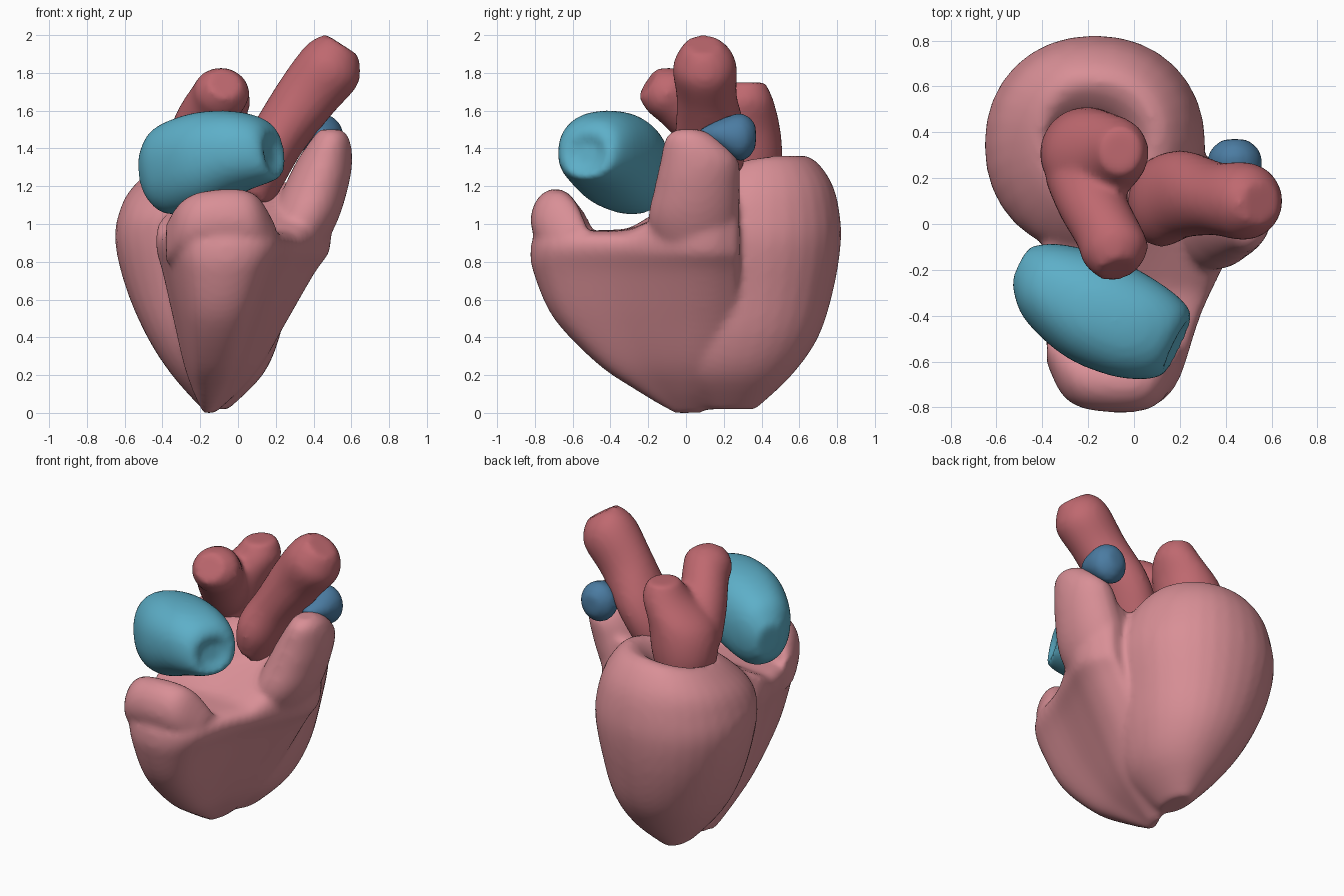
import bpy, bmesh, math
from mathutils import Vector

cube = bpy.data.objects.get("Cube")
if cube:
    bpy.data.objects.remove(cube)


def material(name, rgb):
    m = bpy.data.materials.new(name)
    m.use_nodes = True
    m.diffuse_color = (*rgb, 1)
    m.node_tree.nodes["Principled BSDF"].inputs["Base Color"].default_value = (*rgb, 1)
    return m


pink = material("muscle pink", (0.69, 0.275, 0.305))
red = material("vessel red", (0.52, 0.14, 0.16))
teal = material("chamber teal", (0.11, 0.43, 0.58))
blue = material("valve blue", (0.07, 0.20, 0.36))


def spline(points, steps=5, closed=False):
    """Smooth interpolation through points of any dimension."""
    pts = [Vector(p) for p in points]
    n = len(pts)
    out = []
    for i in range(n if closed else n - 1):
        if closed:
            a, b, c, d = (pts[(i + k) % n] for k in (-1, 0, 1, 2))
        else:
            a, b, c, d = (pts[min(max(i + k, 0), n - 1)] for k in (-1, 0, 1, 2))
        for s in range(steps):
            t = s / steps
            out.append(0.5 * (2 * b + (c - a) * t + (2 * a - 5 * b + 4 * c - d) * t * t
                              + (3 * b - a - 3 * c + d) * t ** 3))
    return out if closed else out + [pts[-1]]


def skin(bm, rings):
    """Join rings of points into a closed tube."""
    loops = [[bm.verts.new(p) for p in ring] for ring in rings]
    for lo, hi in zip(loops, loops[1:]):
        for i in range(len(lo)):
            j = (i + 1) % len(lo)
            bm.faces.new((lo[i], lo[j], hi[j], hi[i]))
    bm.faces.new(loops[0][::-1])
    bm.faces.new(loops[-1])


def loft(bm, stations, axis=(0, 0, 1), hint=(0, 1, 0), sides=32, power=1.0):
    """Oval rings across one axis; a station is x, y, z, and two radii."""
    axis = Vector(axis).normalized()
    u = Vector(hint).cross(axis).normalized()
    v = axis.cross(u)
    centres = spline([s[:3] for s in stations])
    radii = spline([(s[3], s[4], 0) for s in stations])

    def soft(value):
        return math.copysign(abs(value) ** power, value)

    angles = [math.tau * k / sides for k in range(sides)]
    skin(bm, [[c + u * r.x * soft(math.cos(a)) + v * r.y * soft(math.sin(a)) for a in angles]
              for c, r in zip(centres, radii)])


def finish(name, bm, mat, smooth=8):
    """Fuse overlapping pieces into one soft surface."""
    bmesh.ops.recalc_face_normals(bm, faces=bm.faces)
    mesh = bpy.data.meshes.new(name)
    bm.to_mesh(mesh)
    bm.free()
    mesh.materials.append(mat)
    obj = bpy.data.objects.new(name, mesh)
    bpy.context.collection.objects.link(obj)
    fuse = obj.modifiers.new("fuse", 'REMESH')
    fuse.mode = 'VOXEL'
    fuse.voxel_size = 0.02
    fuse.use_smooth_shade = True
    soften = obj.modifiers.new("soften", 'SMOOTH')
    soften.factor = 0.5
    soften.iterations = smooth


# Back ventricle: a pointed cup with a rolled rim and a hollow top
bm = bmesh.new()
loft(bm, [(-.12, .24, .02, .07, .13), (-.11, .25, .2, .24, .31), (-.13, .29, .4, .35, .41),
          (-.16, .33, .65, .43, .45), (-.17, .345, .9, .48, .475), (-.17, .345, 1.08, .46, .465),
          (-.17, .36, 1.22, .41, .41), (-.16, .37, 1.33, .32, .32), (-.16, .38, 1.36, .24, .23),
          (-.18, .33, 1.3, .19, .18), (-.18, .31, 1.2, .13, .13)], power=.94)
for v in bm.verts:                      # rim drops towards the front left corner
    if v.co.z > 1:
        v.co.z -= (v.co.z - 1) * 0.5 * min(1, max(0, .5 - v.co.y - .6 * v.co.x))

# Front ventricle: a crescent outline shrinking to the lower tip
outline = spline([(-.43, -.14), (-.42, -.36), (-.36, -.6), (-.24, -.78), (0, -.82), (.19, -.72),
                  (.31, -.4), (.43, -.15), (.52, .05), (.49, .21), (.35, .28), (-.2, .05)], 4, True)
tip = -.17
levels = spline([(.07, .08, 0), (.26, .32, .12), (.43, .57, .26), (.63, .85, .5), (.83, .98, .74),
                 (.95, 1, .86), (.94, .97, .93), (.82, .82, .96), (.5, .45, .97), (.2, .2, .99)])


def raised(y, z):
    """The hollow top climbs towards the back."""
    return z + max(0, y + .3) * .5 * min(1, max(0, (z - .85) * 10))


rings = []
for s in levels:
    ring = []
    for p in outline:
        y = p.y * (s.y if p.y < 0 or s.z > .8 else s.y ** .4)
        ring.append((tip + (p.x - tip) * s.x, y, raised(y, s.z)))
    rings.append(ring)
skin(bm, rings)
# front rim, running across the front wall
loft(bm, [(-.38, -.54, .9, .1, .07), (-.31, -.63, .97, .14, .12), (-.2, -.68, 1.01, .16, .13),
          (0, -.69, 1.02, .165, .13), (.11, -.66, .99, .15, .12), (.2, -.58, .9, .09, .08)],
     axis=(1, 0, 0), hint=(0, 1, 0))
# outflow pillar on the side
loft(bm, [(.08, .07, .45, .1, .14), (.22, .06, .75, .16, .19), (.34, .04, 1.0, .18, .24),
          (.415, .06, 1.2, .17, .225), (.46, .07, 1.34, .145, .205), (.49, .03, 1.45, .1, .14),
          (.49, .01, 1.5, .06, .07)])
finish("ventricles", bm, pink, 7)

# Teal chamber above the front rim, with a slightly dented end
bm = bmesh.new()
loft(bm, [(-.49, -.18, 1.26, .09, .12), (-.4, -.25, 1.28, .18, .23), (-.2, -.36, 1.335, .24, .255),
          (0, -.455, 1.385, .23, .215), (.14, -.51, 1.39, .185, .17), (.19, -.53, 1.37, .13, .12),
          (.165, -.52, 1.37, .07, .06)], axis=(.62, -.3, .1), hint=(0, 0, 1), power=.88)
finish("front_chamber", bm, teal)

# Forked vessel rising from the back ventricle
bm = bmesh.new()
loft(bm, [(-.22, .32, 1.12, .15, .16), (-.21, .31, 1.32, .2, .2), (-.175, .29, 1.5, .2, .21),
          (-.08, .31, 1.65, .145, .155), (-.06, .32, 1.75, .09, .1)])
loft(bm, [(-.23, .22, 1.4, .16, .17), (-.18, .08, 1.54, .15, .16), (-.11, -.05, 1.66, .145, .15),
          (-.08, -.13, 1.71, .145, .135), (-.07, -.2, 1.745, .09, .09)],
     axis=(.1, -.4, .25), hint=(0, 0, 1))
finish("forked_vessel", bm, red, 6)

# Leaning vessel beside the pillar
bm = bmesh.new()
loft(bm, [(.07, .09, 1.15, .12, .15), (.12, .1, 1.3, .15, .2), (.22, .13, 1.47, .15, .19),
          (.36, .11, 1.67, .165, .16), (.48, .1, 1.82, .175, .17), (.525, .1, 1.9, .145, .14),
          (.55, .09, 1.95, .1, .09)], axis=(.45, 0, .7))
finish("leaning_vessel", bm, red, 6)

# Blue flap behind the pillar top
bm = bmesh.new()
loft(bm, [(.45, .07, 1.47, .03, .03), (.45, .16, 1.475, .09, .07), (.44, .27, 1.46, .12, .125),
          (.44, .33, 1.46, .1, .11), (.44, .37, 1.465, .05, .06)], axis=(0, 1, 0), hint=(0, 0, 1))
finish("side_flap", bm, blue, 4)
